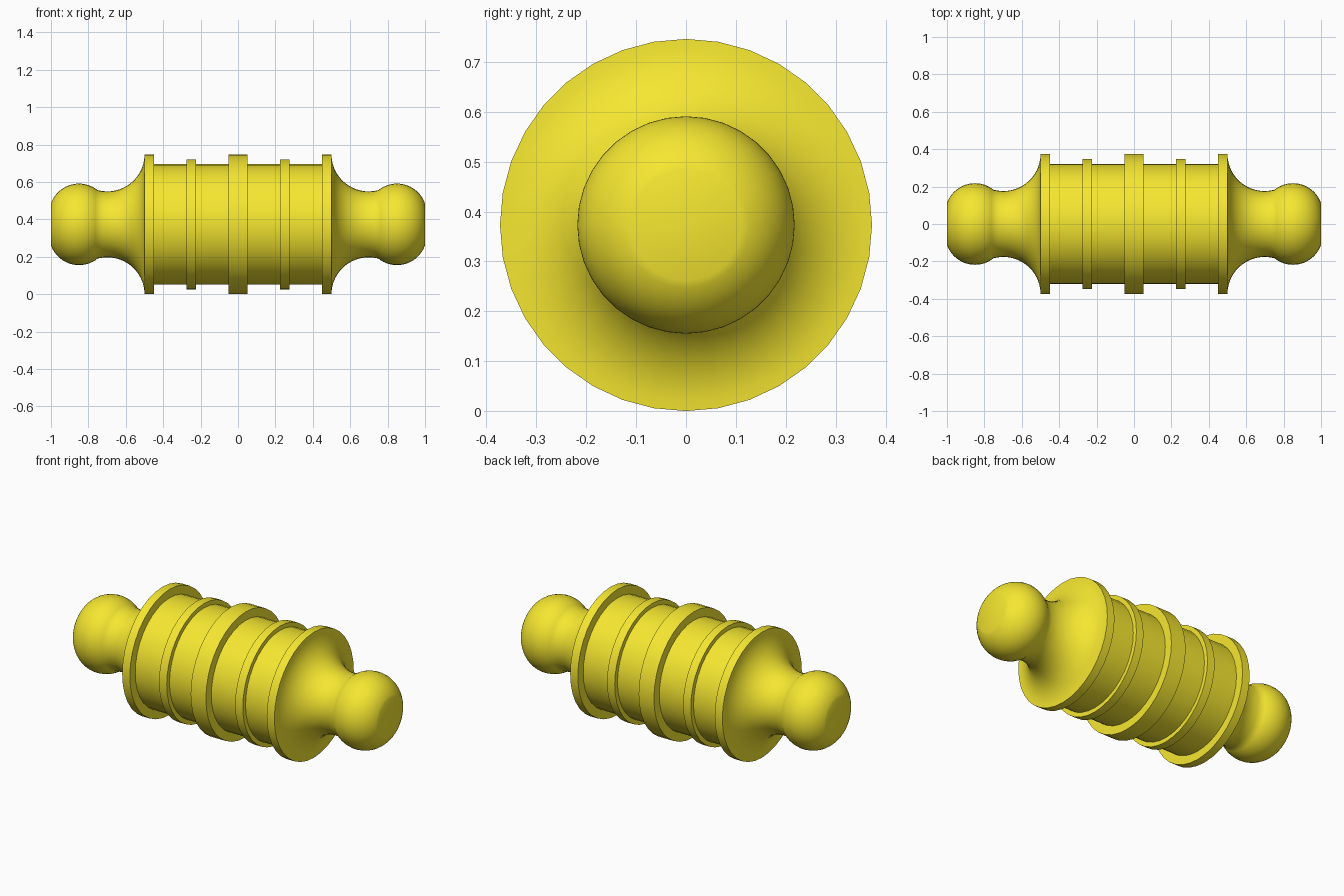
import bpy, bmesh, math

if "Cube" in bpy.data.objects:
    bpy.data.objects.remove(bpy.data.objects["Cube"])

SIDES = 36
AXIS_Z = 0.373

mat = bpy.data.materials.new("yellow")
mat.diffuse_color = (0.92, 0.80, 0.03, 1)
mat.use_nodes = True
mat.node_tree.nodes["Principled BSDF"].inputs["Base Color"].default_value = mat.diffuse_color


def lathe(name, profile, cap_end=False):
    """Spin (x, radius) points around the horizontal axis."""
    bm = bmesh.new()
    rings = []
    for x, r in profile:
        rings.append([bm.verts.new((x, r * math.sin(2 * math.pi * i / SIDES),
                                    AXIS_Z + r * math.cos(2 * math.pi * i / SIDES)))
                      for i in range(SIDES)])
    for a, b in zip(rings, rings[1:]):
        for i in range(SIDES):
            j = (i + 1) % SIDES
            bm.faces.new((a[i], b[i], b[j], a[j]))
    if cap_end:
        bm.faces.new(rings[-1])
    bmesh.ops.recalc_face_normals(bm, faces=bm.faces)
    # Make sure the shell faces away from the axis
    bm.faces.ensure_lookup_table()
    f = max(bm.faces, key=lambda q: math.hypot(q.calc_center_median().y,
                                               q.calc_center_median().z - AXIS_Z))
    c = f.calc_center_median()
    if f.normal.y * c.y + f.normal.z * (c.z - AXIS_Z) < 0:
        bmesh.ops.reverse_faces(bm, faces=bm.faces)
    me = bpy.data.meshes.new(name)
    bm.to_mesh(me)
    bm.free()
    me.materials.append(mat)
    ob = bpy.data.objects.new(name, me)
    bpy.context.collection.objects.link(ob)
    bpy.ops.object.select_all(action='DESELECT')
    ob.select_set(True)
    bpy.context.view_layer.objects.active = ob
    bpy.ops.object.shade_smooth_by_angle(angle=math.radians(30))
    return ob


# Barrel with its raised bands and end flanges
R_BODY, R_BAND, R_BIG = 0.322, 0.348, 0.373
half = [(0.05, R_BIG), (0.05, R_BODY),
        (0.225, R_BODY), (0.225, R_BAND), (0.275, R_BAND), (0.275, R_BODY),
        (0.45, R_BODY), (0.45, R_BIG), (0.50, R_BIG)]
lathe("barrel", [(-x, r) for x, r in reversed(half)] + half)

# Flared neck (concave quarter arc) running into a flat-ended knob
N = 14
flare = [(0.70 - 0.20 * math.cos(t), R_BIG - 0.197 * math.sin(t))
         for t in (math.pi / 2 * i / N for i in range(N + 1))]
throat = [(0.725, 0.178)]
rho = 0.159
a0, a1 = math.asin(-0.10 / rho), math.asin(0.15 / rho)
knob = [(0.85 + rho * math.sin(a), 0.218 - rho + rho * math.cos(a))
        for a in (a0 + (a1 - a0) * i / 20 for i in range(21))]
end = flare + throat + knob
for name, s in (("right_knob", 1), ("left_knob", -1)):
    lathe(name, [(s * x, r) for x, r in end], cap_end=True)
